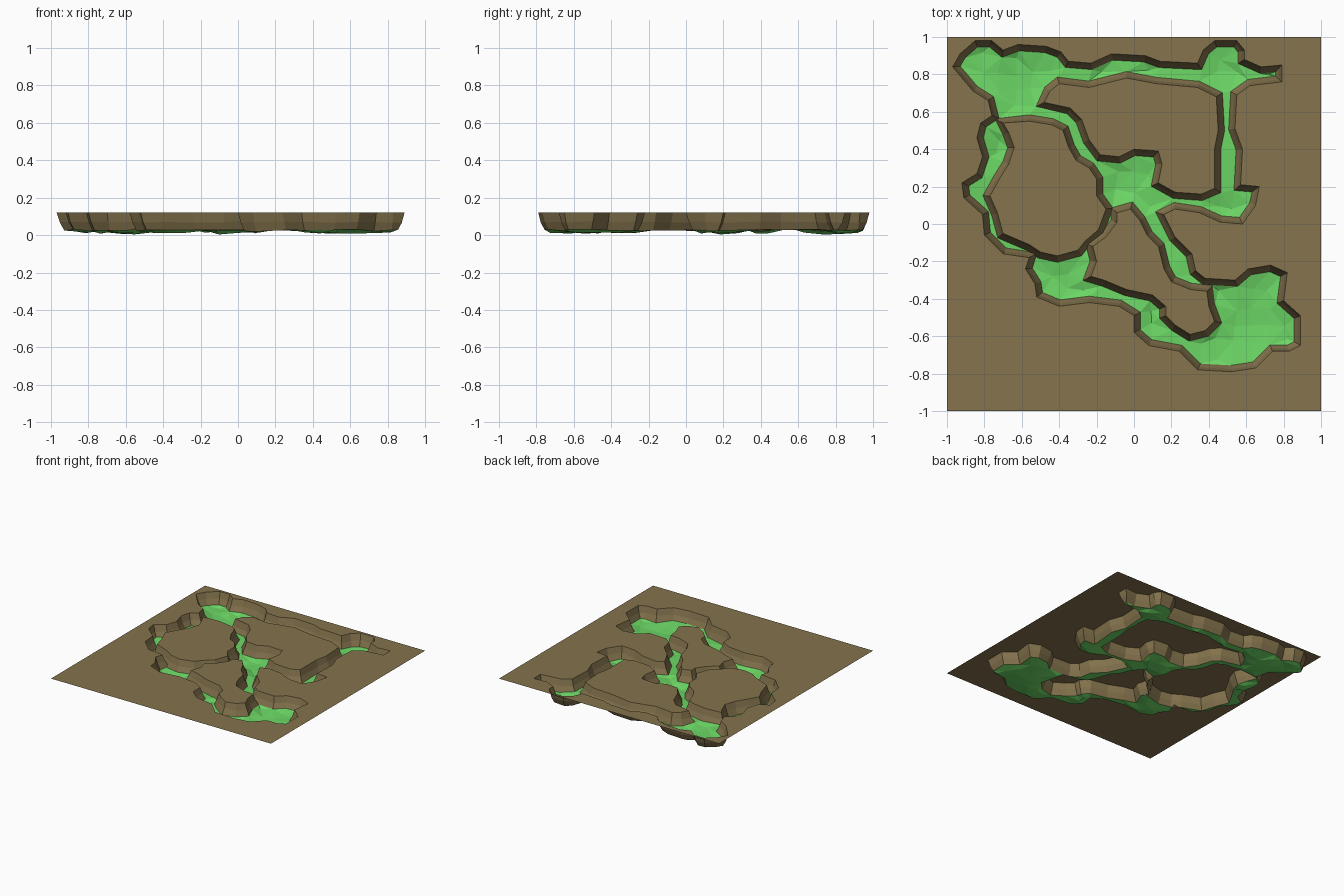
import bpy, math
from mathutils import Vector, noise
from mathutils.geometry import delaunay_2d_cdt

if "Cube" in bpy.data.objects:
    bpy.data.objects.remove(bpy.data.objects["Cube"])

RIM_Z = 0.12

# Rim outlines in hundredths of a unit, all clockwise seen from above
CAVE = [-97,84, -93,91, -85,98, -76,98, -70,93, -62,96, -47,95, -39,92, -35,87, -23,86,
        -12,91, 6,90, 14,87, 34,86, 37,93, 43,98, 55,98, 59,93, 59,88, 68,84, 79,85,
        79,76, 62,74, 55,69, 54,51, 58,40, 57,21, 67,20, 65,10, 58,0, 46,1, 35,6, 22,8,
        16,5, 22,-7, 31,-16, 33,-25, 38,-29, 54,-30, 61,-24, 73,-22, 82,-26, 80,-41,
        89,-49, 89,-65, 83,-68, 74,-68, 65,-77, 52,-79, 34,-78, 24,-68, 8,-65, 0,-58,
        0,-49, -8,-44, -24,-42, -40,-44, -52,-39, -53,-32, -58,-24, -56,-18, -70,-16,
        -80,-6, -81,5, -91,14, -92,22, -84,27, -81,36, -84,46, -82,54, -76,58, -78,66, -86,71]
NORTH_ISLAND = [-40,75, -24,73, -4,78, 12,75, 34,73, 44,68, 45,50, 43,40, 43,19, 36,16,
                22,17, 13,22, 15,32, 13,39, 0,40, -8,36, -18,37, -24,45, -28,56, -34,62,
                -48,65, -45,71]
WEST_ISLAND = [-70,54, -56,55, -44,53, -38,50, -35,41, -31,34, -24,30, -20,24, -20,15,
               -15,8, -19,-3, -26,-9, -30,-14, -41,-17, -50,-15, -56,-11, -70,-5, -73,6,
               -77,15, -72,24, -67,32, -64,41, -67,49]
SOUTH_ISLAND = [-9,6, -2,8, 3,2, 7,-6, 13,-12, 16,-24, 20,-31, 30,-35, 39,-36, 40,-44,
                43,-52, 38,-57, 30,-59, 22,-54, 17,-49, 17,-44, 10,-38, -4,-35, -16,-30,
                -23,-28, -20,-20, -22,-12, -15,-7, -9,1]


def points(flat):
    return [Vector((flat[i] / 100, flat[i + 1] / 100)) for i in range(0, len(flat), 2)]


def offset(loop, dist):
    """Shift a clockwise loop sideways; positive goes to its right (inward)."""
    out = []
    for i, p in enumerate(loop):
        a = (p - loop[i - 1]).normalized()
        b = (loop[(i + 1) % len(loop)] - p).normalized()
        na, nb = Vector((a.y, -a.x)), Vector((b.y, -b.x))
        m = (na + nb).normalized()
        out.append(p + m * dist / max(m.dot(na), 0.7))
    return out


def inside(p, loop):
    hit = False
    for i, b in enumerate(loop):
        a = loop[i - 1]
        if (a.y > p.y) != (b.y > p.y) and p.x < a.x + (p.y - a.y) * (b.x - a.x) / (b.y - a.y):
            hit = not hit
    return hit


def in_cave(p, loops):
    return inside(p, loops[0]) and not any(inside(p, l) for l in loops[1:])


def inset(dist):
    return [offset(l, dist if i == 0 else -dist) for i, l in enumerate(rims)]


def triangulate(loops, extra, keep):
    pts, edges = [], []
    for l in loops:
        s = len(pts)
        pts += l
        edges += [(s + i, s + (i + 1) % len(l)) for i in range(len(l))]
    n = len(pts)
    v, _, f, orig, _, _ = delaunay_2d_cdt(pts + extra, edges, [], 0, 1e-5)
    faces = [t for t in f if keep(sum((v[i] for i in t), Vector((0, 0))) / len(t))]
    loose = [bool(o) and min(o) >= n for o in orig]
    return v, faces, loose


def add(name, verts, faces, mat):
    me = bpy.data.meshes.new(name)
    me.from_pydata(verts, [], faces)
    me.materials.append(mat)
    me.validate()
    ob = bpy.data.objects.new(name, me)
    bpy.context.collection.objects.link(ob)
    return ob


def material(name, rgb):
    m = bpy.data.materials.new(name)
    m.diffuse_color = (*rgb, 1)
    m.use_nodes = True
    m.node_tree.nodes["Principled BSDF"].inputs["Base Color"].default_value = m.diffuse_color
    return m


def floor_z(p, edge):
    n = noise.noise(Vector((p.x * 6, p.y * 6, 3.1)))
    return max(0.0, (0.027 if edge else 0.013) + 0.014 * n)


rock = material("brown rock", (0.235, 0.175, 0.075))
grass = material("green floor", (0.15, 0.68, 0.13))

rims = [points(l) for l in (CAVE, NORTH_ISLAND, WEST_ISLAND, SOUTH_ISLAND)]
feet = inset(0.034)

# Flat rock top with the cave cut out of it
square = [Vector(c) for c in ((-1, -1), (-1, 1), (1, 1), (1, -1))]
v, f, _ = triangulate([square] + rims, [], lambda c: not in_cave(c, rims))
add("rock_top", [(p.x, p.y, RIM_Z) for p in v], f, rock)

# Walls: rim, slightly bulged middle, foot
middle = inset(0.014)
verts, faces = [], []
for k, (top, mid, low) in enumerate(zip(rims, middle, feet)):
    s, n = len(verts), len(top)
    verts += [(p.x, p.y, RIM_Z) for p in top]
    verts += [(p.x, p.y, 0.07 + 0.01 * noise.noise(Vector((p.x * 9, p.y * 9, 0)))) for p in mid]
    verts += [(p.x, p.y, floor_z(p, True)) for p in low]
    for r in (0, n):
        for i in range(n):
            j = (i + 1) % n
            q = [s + r + i, s + r + j, s + r + n + j, s + r + n + i]
            faces.append(q if k == 0 else q[::-1])
add("cave_walls", verts, faces, rock)

# Uneven green floor, lower in the middle of rooms and corridors
margin = inset(0.06)
grid = []
for i in range(-11, 12):
    for j in range(-11, 12):
        p = Vector((i * 0.09, j * 0.09))
        jit = noise.noise_vector(Vector((i * 1.37, j * 1.71, 0.5)))
        p += Vector((jit.x, jit.y)) * 0.03
        if in_cave(p, margin) and in_cave(p, feet):
            grid.append(p)
v, f, loose = triangulate(feet, grid, lambda c: in_cave(c, feet))
add("cave_floor", [(p.x, p.y, floor_z(p, not l)) for p, l in zip(v, loose)], f, grass)
